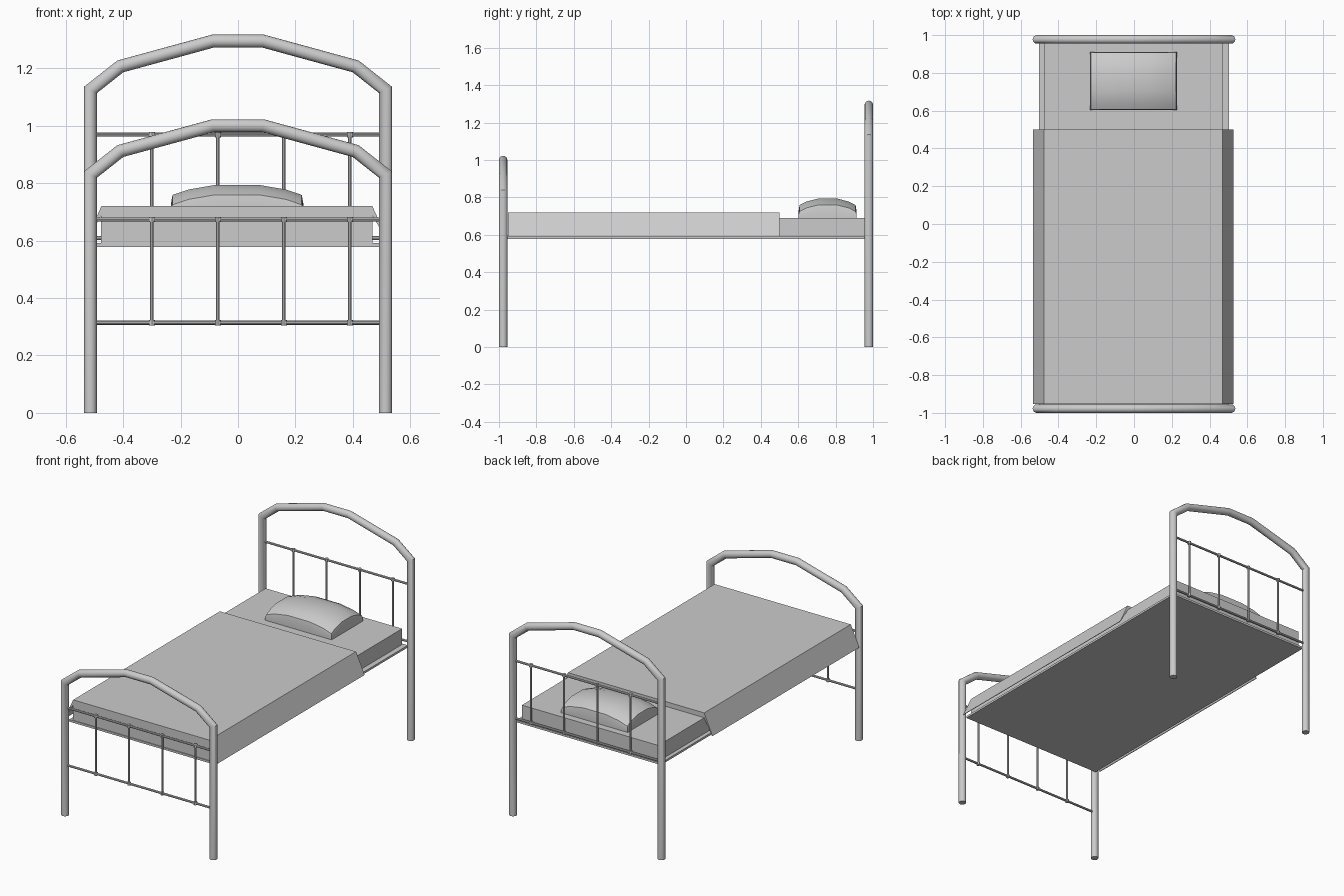
import bpy, bmesh
from mathutils import Vector

cube = bpy.data.objects.get("Cube")
if cube:
    bpy.data.objects.remove(cube, do_unlink=True)

grey = bpy.data.materials.new("plain grey")
grey.use_nodes = True
grey.diffuse_color = (0.6, 0.6, 0.6, 1)
grey.node_tree.nodes["Principled BSDF"].inputs["Base Color"].default_value = (0.6, 0.6, 0.6, 1)


def smooth(obj):
    bpy.ops.object.select_all(action="DESELECT")
    obj.select_set(True)
    bpy.context.view_layer.objects.active = obj
    bpy.ops.object.shade_smooth_by_angle(angle=0.6)


def finish(name, bm):
    bmesh.ops.recalc_face_normals(bm, faces=bm.faces)
    mesh = bpy.data.meshes.new(name)
    bm.to_mesh(mesh)
    bm.free()
    mesh.materials.append(grey)
    obj = bpy.data.objects.new(name, mesh)
    bpy.context.collection.objects.link(obj)
    return obj


def tube(name, path, radius, sides):
    """Sweep a round section along a path in an xz plane, mitred at the bends."""
    bm = bmesh.new()
    pts = [Vector(p) for p in path]
    side_axis = Vector((0, 1, 0))
    rings = []
    for i, p in enumerate(pts):
        d_in = (p - pts[max(i - 1, 0)]).normalized()
        d_out = (pts[min(i + 1, len(pts) - 1)] - p).normalized()
        tangent = (d_in + d_out).normalized()
        across = tangent.cross(side_axis)
        mitre = 1 / max(tangent.dot(d_out if i == 0 else d_in), 0.5)
        circle = bmesh.ops.create_circle(bm, segments=sides, radius=radius)["verts"]
        for v in circle:
            v.co = p + across * v.co.x * mitre + side_axis * v.co.y
        rings.append(circle)
    for a, b in zip(rings, rings[1:]):
        for j in range(sides):
            k = (j + 1) % sides
            bm.faces.new((a[j], a[k], b[k], b[j]))
    bm.faces.new(rings[0])
    bm.faces.new(rings[-1])
    obj = finish(name, bm)
    smooth(obj)


def box(name, x, y, z):
    bm = bmesh.new()
    bmesh.ops.create_cube(bm, size=1)
    for v in bm.verts:
        v.co = [r[0] if c < 0 else r[1] for c, r in zip(v.co, (x, y, z))]
    return finish(name, bm)


# Head and foot frames: bent tube, two rails, four spindles with joints
def end_frame(name, y, lift):
    half = [(-0.514, 0), (-0.514, 0.83 + lift), (-0.41, 0.912 + lift), (-0.088, 1.0 + lift)]
    outline = half + [(-x, z) for x, z in reversed(half)]
    tube(name + "_frame", [(x, y, z) for x, z in outline], 0.0225, 16)
    low, high = 0.314 + lift, 0.674 + lift
    for label, z in (("lower", low), ("upper", high)):
        tube(f"{name}_{label}_rail", [(-0.51, y, z), (0.51, y, z)], 0.007, 8)
    for i in range(4):
        x = -0.30 + 0.23 * i
        tube(f"{name}_spindle_{i + 1}", [(x, y, low), (x, y, high)], 0.006, 8)
        for label, z in (("lower", low), ("upper", high)):
            tube(f"{name}_{label}_joint_{i + 1}", [(x, y, z - 0.009), (x, y, z + 0.009)], 0.0105, 8)


end_frame("foot", -0.9775, 0)
end_frame("head", 0.9775, 0.295)

# Base and mattress
box("bed_base", (-0.502, 0.502), (-0.955, 0.965), (0.578, 0.591))
box("mattress", (-0.477, 0.469), (-0.95, 0.955), (0.591, 0.69))

# Blanket: flat top with flaring side flaps, extruded along the bed
bm = bmesh.new()
section = [(-0.534, 0.59), (-0.476, 0.72), (0.468, 0.72), (0.528, 0.59),
           (0.524, 0.59), (0.468, 0.689), (-0.476, 0.689), (-0.53, 0.59)]
ends = [[bm.verts.new((x, y, z)) for x, z in section] for y in (-0.952, 0.5)]
for j in range(len(section)):
    k = (j + 1) % len(section)
    bm.faces.new((ends[0][j], ends[0][k], ends[1][k], ends[1][j]))
for end in ends:
    bm.faces.new(end)
finish("blanket", bm)

# Pillow: low wall with a domed top
bm = bmesh.new()
steps = (-1, -0.75, -0.35, 0.35, 0.75, 1)
n = len(steps)


def dome(t):
    return 1 - abs(t) ** 2.5


top = [[bm.verts.new((-0.003 + 0.225 * u, 0.757 + 0.15 * v, 0.725 + 0.037 * (dome(u) + dome(v))))
        for v in steps] for u in steps]
for i in range(n - 1):
    for j in range(n - 1):
        bm.faces.new((top[i][j], top[i + 1][j], top[i + 1][j + 1], top[i][j + 1]))
rim = [e for e in bm.edges if e.is_boundary]
for drop in (0.03, None):
    new = bmesh.ops.extrude_edge_only(bm, edges=rim)["geom"]
    for v in (g for g in new if isinstance(g, bmesh.types.BMVert)):
        if drop:
            v.co.x = -0.003 + (v.co.x + 0.003) * 1.025
            v.co.y = 0.757 + (v.co.y - 0.757) * 1.03
            v.co.z -= drop * (v.co.z - 0.69) / 0.07
        else:
            v.co.z = 0.69
    rim = [g for g in new if isinstance(g, bmesh.types.BMEdge)]
bmesh.ops.contextual_create(bm, geom=rim)
smooth(finish("pillow", bm))
